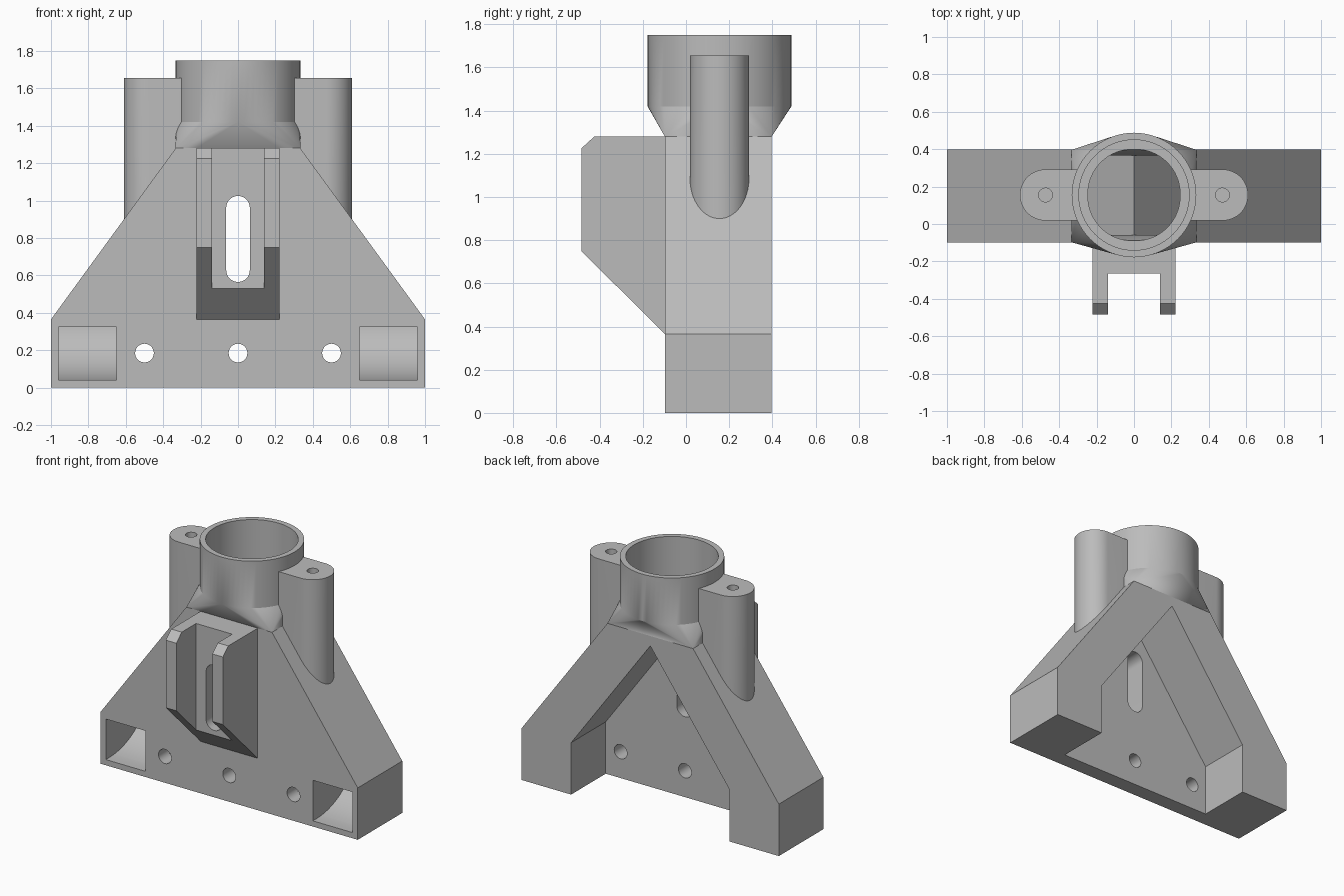
import bpy, bmesh
from math import sin, cos, pi, radians, hypot

if "Cube" in bpy.data.objects:
    bpy.data.objects.remove(bpy.data.objects["Cube"])

grey = bpy.data.materials.new("plain_grey")
grey.use_nodes = True
grey.diffuse_color = (0.5, 0.5, 0.5, 1)
grey.node_tree.nodes["Principled BSDF"].inputs["Base Color"].default_value = (0.5, 0.5, 0.5, 1)

FRONT, BACK, MID = -0.098, 0.397, 0.155     # body depth and collar centre
SHOULDER, NECK, RING, TOP = 0.365, 1.28, 1.42, 1.75
SLOPE = 1.372
WALL = 0.04
DROP = WALL * hypot(1, SLOPE)               # wall thickness measured upright
PEAK = SHOULDER + SLOPE                     # where the outer slopes would meet
APEX = 1.21                                 # top of the rear pocket


def finish(name, bm):
    bmesh.ops.recalc_face_normals(bm, faces=bm.faces)
    mesh = bpy.data.meshes.new(name)
    bm.to_mesh(mesh)
    bm.free()
    mesh.materials.append(grey)
    ob = bpy.data.objects.new(name, mesh)
    bpy.context.collection.objects.link(ob)
    return ob


def prism(name, pts, axis, lo, hi):
    """Extrude a flat outline along an axis."""
    place = {"x": lambda a, b, h: (h, a, b),
             "y": lambda a, b, h: (a, h, b),
             "z": lambda a, b, h: (a, b, h)}[axis]
    bm = bmesh.new()
    low = [bm.verts.new(place(a, b, lo)) for a, b in pts]
    high = [bm.verts.new(place(a, b, hi)) for a, b in pts]
    bm.faces.new(low)
    bm.faces.new(high[::-1])
    n = len(pts)
    for i in range(n):
        j = (i + 1) % n
        bm.faces.new((low[i], low[j], high[j], high[i]))
    return finish(name, bm)


def arc(cx, cy, r, start=0, end=360, steps=64, ry=None):
    full = end - start == 360
    count = steps if full else steps + 1
    angles = [radians(start + (end - start) * i / steps) for i in range(count)]
    return [(cx + r * cos(t), cy + (ry or r) * sin(t)) for t in angles]


def rect(a0, a1, b0, b1):
    return [(a0, b0), (a1, b0), (a1, b1), (a0, b1)]


def mirrored(half):
    """Close a right-hand outline with its mirror image."""
    return half + [(-x, z) for x, z in reversed(half) if abs(x) > 1e-6]


def loft(name, outline, z0, radius, z1):
    """Rectangle below blended to a circle above."""
    bm = bmesh.new()
    for pts, z in ((outline, z0), (arc(0, MID, radius), z1)):
        for x, y in pts:
            bm.verts.new((x, y, z))
    bmesh.ops.convex_hull(bm, input=bm.verts)
    bmesh.ops.dissolve_limit(bm, angle_limit=0.001, verts=bm.verts, edges=bm.edges)
    return finish(name, bm)


def combine(target, tool, operation):
    mod = target.modifiers.new(operation, "BOOLEAN")
    mod.operation, mod.solver, mod.object = operation, "EXACT", tool
    bpy.context.view_layer.objects.active = target
    bpy.ops.object.modifier_apply(modifier=mod.name)
    bpy.data.objects.remove(tool)


# A-shaped body
neck_x = (PEAK - NECK) / SLOPE
body = prism("duct_body", mirrored([(1, 0), (1, SHOULDER), (neck_x, NECK)]), "y", FRONT, BACK)

# Front bracket with a channel between two cheeks
bracket = prism("front_bracket", [(FRONT + 0.02, SHOULDER), (FRONT, SHOULDER), (-0.485, 0.75),
                                  (-0.485, 1.225), (-0.425, NECK), (FRONT + 0.02, NECK)],
                "x", -0.222, 0.222)
combine(bracket, prism("channel", rect(-0.14, 0.14, -0.6, -0.265), "z", 0.2, 1.5), "DIFFERENCE")

# Collar and its blend into the body
adds = [bracket,
        loft("neck", rect(-neck_x, neck_x, FRONT, BACK), NECK, 0.333, RING),
        prism("collar", arc(0, MID, 0.333), "z", RING, TOP)]

# Side screw posts
for s in (1, -1):
    outline = [(s * x, y) for x, y in
               [(0.28, MID - 0.137)] + arc(0.473, MID, 0.137, -90, 90, 32) + [(0.28, MID + 0.137)]]
    adds.append(prism("screw_post", outline, "z", 0.85, 1.655))
for tool in adds:
    combine(body, tool, "UNION")

# Rear triangular pocket
foot = (APEX - SHOULDER) / SLOPE
cuts = [prism("pocket", mirrored([(foot, -0.1), (foot, SHOULDER), (0, APEX)]), "y", 0.012, 0.6)]

# Hollow legs, joined under the collar
inner, outer, top = foot + WALL - 0.005, 1 - WALL, NECK + 0.005
roof = PEAK - DROP
duct = [(0, APEX + DROP), (inner, APEX + DROP - SLOPE * inner), (inner, WALL), (outer, WALL),
        (outer, roof - SLOPE * outer), ((roof - top) / SLOPE, top)]
cuts.append(prism("duct", mirrored(duct), "y", FRONT + WALL, BACK - WALL * 0.8))

# Bore with a ledge
bore_x = (roof - NECK) / SLOPE
cuts += [loft("bore_blend", rect(-bore_x, bore_x, FRONT + WALL, BACK - WALL * 0.8),
              NECK, 0.245, RING + 0.01),
         prism("bore", arc(0, MID, 0.295), "z", RING + 0.005, TOP + 0.1)]

# Outlets and post screw holes on both sides
for s in (1, -1):
    cuts.append(prism("outlet", rect(*sorted((s * inner, s * outer)), WALL, 0.325), "y", -0.2, 0))
    cuts.append(prism("post_hole", arc(s * 0.473, MID, 0.037, steps=24), "z", 1.4, 1.8))

# Mounting holes and the long slot
for x in (-0.5, 0, 0.5):
    cuts.append(prism("mount_hole", arc(x, 0.185, 0.05, steps=32), "y", -0.3, 0.1))
slot = arc(0, 0.962, 0.063, 0, 180, 24) + arc(0, 0.628, 0.063, 180, 360 - 0.001, 24)
cuts.append(prism("slot", slot, "y", -0.4, 0.1))
for tool in cuts:
    combine(body, tool, "DIFFERENCE")

# Curved floors turning each duct toward its outlet
for s in (1, -1):
    curve = arc(FRONT + WALL, 0.36, BACK - FRONT - WALL * 1.8, -90, 0, 24, 0.32)
    floor = [(BACK - 0.015, 0.36), (BACK - 0.015, 0.02), (FRONT + WALL, 0.02)] + curve
    ends = sorted((s * (inner - 0.01), s * (outer + 0.01)))
    combine(body, prism("duct_floor", floor, "x", *ends), "UNION")

bpy.ops.object.select_all(action="DESELECT")
body.select_set(True)
bpy.context.view_layer.objects.active = body
bpy.ops.object.shade_smooth_by_angle(angle=radians(25))
